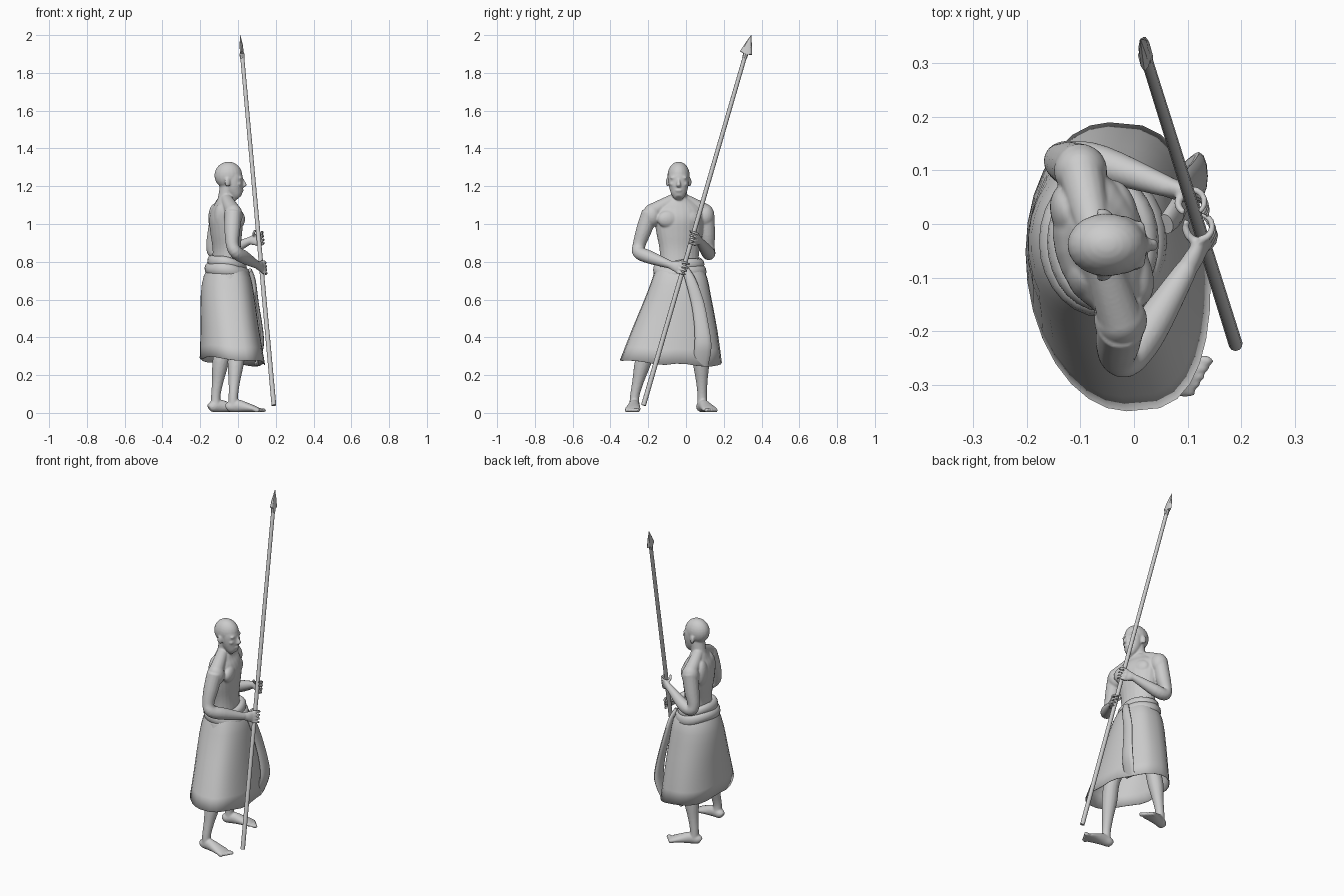
import bpy, bmesh, math
from mathutils import Vector, Matrix

if "Cube" in bpy.data.objects:
    bpy.data.objects.remove(bpy.data.objects["Cube"])


def smooth_path(pts, n):
    """Catmull-Rom interpolation of points that carry their radii along."""
    out = []
    for i in range(len(pts) - 1):
        p = [pts[max(i - 1, 0)], pts[i], pts[i + 1], pts[min(i + 2, len(pts) - 1)]]
        for k in range(n):
            t = k / n
            out.append([0.5 * (2 * b + (c - a) * t + (2 * a - 5 * b + 4 * c - d) * t * t
                               + (3 * b - a - 3 * c + d) * t ** 3) for a, b, c, d in zip(*p)])
    return out + [list(pts[-1])]


def tube(bm, pts, ref=(0, 1, 0), sides=16, n=4, caps=True, cyclic=False, axis=None, box=1):
    """Sweep an ellipse: points are x, y, z, radius along ref, radius across.
    axis fixes the ring normal; box < 1 squares off the front half of the section."""
    pts = [tuple(p) + (p[3],) if len(p) == 4 else tuple(p) for p in pts]
    if n > 1:
        pts = smooth_path(pts, n)
    m, rings = len(pts), []
    for i, p in enumerate(pts):
        j, k = ((i - 1) % m, (i + 1) % m) if cyclic else (max(i - 1, 0), min(i + 1, m - 1))
        t = Vector(axis) if axis else (Vector(pts[k][:3]) - Vector(pts[j][:3])).normalized()
        a = Vector(ref)
        a = (a - t * a.dot(t)).normalized()
        b = t.cross(a)
        ring = []
        for q in range(sides):
            c, s = math.cos(2 * math.pi * q / sides), math.sin(2 * math.pi * q / sides)
            s = s ** box if s > 0 else s
            ring.append(bm.verts.new(Vector(p[:3]) + a * p[3] * c + b * p[4] * s))
        rings.append(ring)
    faces = []
    for i in range(m if cyclic else m - 1):
        r0, r1 = rings[i], rings[(i + 1) % m]
        faces += [bm.faces.new((r0[q], r0[(q + 1) % sides], r1[(q + 1) % sides], r1[q]))
                  for q in range(sides)]
    if caps and not cyclic:
        faces += [bm.faces.new(rings[0][::-1]), bm.faces.new(rings[-1])]
    bmesh.ops.recalc_face_normals(bm, faces=faces)


def ball(bm, c, r, yaw=0):
    mat = Matrix.Translation(c) @ Matrix.Rotation(yaw, 4, 'Z') @ Matrix.Diagonal((*r, 1))
    bmesh.ops.create_uvsphere(bm, u_segments=20, v_segments=14, radius=1, matrix=mat)


def finish(bm, name, angle=40):
    me = bpy.data.meshes.new(name)
    bm.to_mesh(me)
    bm.free()
    ob = bpy.data.objects.new(name, me)
    bpy.context.collection.objects.link(ob)
    bpy.ops.object.select_all(action='DESELECT')
    ob.select_set(True)
    bpy.context.view_layer.objects.active = ob
    bpy.ops.object.shade_smooth_by_angle(angle=math.radians(angle))
    return ob


FOOT, TIP = Vector((0.19, -0.225, 0.04)), Vector((0.012, 0.345, 2.0))
D = (TIP - FOOT).normalized()


def shaft_at(z):
    return FOOT + D * ((z - FOOT.z) / D.z)


def hand(bm, wrist, z, sign):
    """Palm, four fingers curled round the shaft, and an opposing thumb."""
    P = shaft_at(z)
    u = Vector(wrist) - P
    u = (u - D * u.dot(D)).normalized()
    v = D.cross(u) * sign
    palm = P + u * 0.024 + v * 0.012
    tube(bm, [(*wrist, 0.021, 0.019), (*(Vector(wrist) * 0.5 + palm * 0.5), 0.028, 0.018),
              (*palm, 0.033, 0.014), (*(palm - u * 0.012 + v * 0.01), 0.031, 0.010)], ref=D)

    def digit(off, a0, a1, s, r):
        pts = []
        for k in range(6):
            th = math.radians(a0 + (a1 - a0) * k / 5)
            pts.append((*(P + D * (off + 0.004 * k * (1 if s < 0 else 0))
                          + (u * math.cos(th) + v * s * math.sin(th)) * 0.025), r - 0.0004 * k))
        tube(bm, pts, ref=D, sides=8, n=2)
    for i in range(4):
        digit(-0.030 + 0.020 * i, 20, 165 + 10 * i, 1, 0.008)
    digit(0.018, 0, 100, -1, 0.009)


# ---- body: overlapping muscle masses fused into one smooth skin
bm = bmesh.new()
YAW = math.radians(14)
side = (-math.sin(YAW), math.cos(YAW), 0)
tube(bm, [(x, -0.035, z, ry, rx) for x, z, ry, rx in (
    (-.06, 0.70, .115, .085), (-.06, 0.80, .105, .075), (-.06, 0.87, .108, .072),
    (-.062, 0.95, .124, .081), (-.063, 1.02, .134, .086), (-.065, 1.07, .134, .074),
    (-.065, 1.105, .100, .054), (-.063, 1.135, .055, .042))], side, 24)
for s in (1, -1):
    c = Vector((-0.06, -0.035, 0)) + Vector(side) * s * 0.058
    ball(bm, (c.x + 0.048, c.y, 1.025), (0.033, 0.062, 0.048), YAW)      # chest
    ball(bm, (c.x - 0.046, c.y, 1.03), (0.036, 0.055, 0.08), YAW)        # shoulder blade
tube(bm, [(-0.075, -0.035, 1.06, .055), (-0.065, -0.035, 1.13, .043), (-0.052, -0.037, 1.21, .042)])
for p in ((-0.025, -0.18, 1.065), (-0.1, 0.1, 1.065)):                   # shoulders
    tube(bm, [(-0.068, -0.037, 1.145, .028), ((p[0] - .07) / 2, p[1] / 2 - .018, 1.105, .036),
              (*p, .042)], (1, 0, 0))
    ball(bm, (p[0], p[1], 1.045), (.05, .05, .062))

# arms
RW, LW = (0.098, -0.085, 0.785), (0.062, 0.07, 0.912)
tube(bm, [(-0.025, -0.19, 1.06, .045), (-0.03, -0.222, 0.97, .042), (-0.03, -0.248, 0.89, .034),
          (-0.01, -0.25, 0.85, .034), (0.03, -0.195, 0.825, .035), RW + (.021,)], (1, -1, 0))
tube(bm, [(-0.1, 0.105, 1.06, .045), (-0.12, 0.112, 0.95, .042), (-0.135, 0.118, 0.88, .034),
          (-0.12, 0.122, 0.845, .034), (-0.06, 0.112, 0.855, .035), LW + (.020,)], (.3, 1, 0))
hand(bm, RW, 0.765, 1)
hand(bm, LW, 0.925, -1)

# head
HY = -0.039
ball(bm, (-0.051, HY, 1.257), (0.074, 0.059, 0.073))
tube(bm, [(x, HY, z, ry, rx) for x, z, ry, rx in (
    (0.004, 1.138, .020, .020), (-0.006, 1.152, .035, .034), (-0.02, 1.185, .048, .048),
    (-0.025, 1.22, .054, .051), (-0.028, 1.25, .054, .052), (-0.035, 1.29, .046, .044))], sides=24)
tube(bm, [(0.018, HY, 1.243, .007), (0.030, HY, 1.222, .008), (0.036, HY, 1.207, .012, .010),
          (0.026, HY, 1.199, .011, .006)])
ball(bm, (0.019, HY, 1.178), (.011, .021, .009))
for s in (1, -1):
    ball(bm, (-0.055, HY + s * .058, 1.222), (.016, .009, .025), -s * 0.35)
    ball(bm, (0.007, HY + s * .023, 1.245), (.015, .023, .009), -s * 0.3)
    ball(bm, (0.002, HY + s * .031, 1.212), (.016, .017, .013), -s * 0.5)

# legs, feet and toes
for hip, knee, ankle, toe in (((-0.05, -0.10), (0.0, -0.19), (-0.025, -0.272), (0.125, -0.285)),
                              ((-0.07, 0.03), (-0.07, 0.075), (-0.118, 0.086), (0.03, 0.138))):
    mix = lambda a, b, t: (a[0] + (b[0] - a[0]) * t, a[1] + (b[1] - a[1]) * t)
    tube(bm, [(*hip, 0.72, .075), (*mix(hip, knee, .5), 0.54, .068), (*knee, 0.38, .046),
              (*mix(knee, ankle, .45), 0.27, .044), (*mix(knee, ankle, .8), 0.16, .030),
              (*ankle, 0.085, .025), (*ankle, 0.03, .028)], (1, 0, 0))
    f = Vector((toe[0] - ankle[0], toe[1] - ankle[1], 0)).normalized()
    w = Vector((-f.y, f.x, 0))
    foot = [(-.036, .018, .020), (-.02, .027, .028), (.02, .029, .034), (.07, .036, .026),
            (.115, .042, .017), (.137, .038, .011)]
    tube(bm, [(ankle[0] + f.x * d, ankle[1] + f.y * d, h + .003, r, h) for d, r, h in foot], w)
    inner = 1 if ankle[1] < -.1 else -1
    for i in range(5):
        c = Vector((*ankle, 0.014)) + f * (.154 - .007 * i) + w * inner * (.030 - .0155 * i)
        ball(bm, c, (.018, .010 if i == 0 else .008, .012), math.atan2(f.y, f.x))

body = finish(bm, "body", 180)
fuse = body.modifiers.new("fuse", 'REMESH')
fuse.mode, fuse.voxel_size, fuse.use_smooth_shade = 'VOXEL', 0.0045, True
relax = body.modifiers.new("relax", 'SMOOTH')
relax.factor, relax.iterations = 0.5, 6

# ---- wrapped skirt, open at the hem, squarer in front
bm = bmesh.new()
tube(bm, [(cx, cy, z, ry, rx) for cx, cy, z, ry, rx in (
    (-.06, -.035, .78, .115, .095), (-.058, -.032, .72, .143, .125), (-.055, -.04, .62, .172, .142),
    (-.042, -.06, .44, .226, .155), (-.030, -.08, .27, .270, .172))],
    sides=30, n=2, caps=False, axis=(0, 0, -1), box=0.65)
for v in bm.verts:
    k = max(0, (0.78 - v.co.z) / 0.5)
    a = math.atan2(v.co.y + .08, v.co.x + .028)
    v.co.x -= 0.06 * k * (v.co.y + .08)
    v.co.z += k ** 3 * (0.006 * math.sin(5 * a) - 0.08 * v.co.x - 0.05 * (v.co.y + .08))
skirt = finish(bm, "skirt", 30)
skirt.modifiers.new("cloth", 'SOLIDIFY').thickness = 0.004

# ---- rolled waist cloth: two tilted rolls
bm = bmesh.new()
for z, rx, ry, r in ((.792, .082, .108, .030), (.752, .094, .116, .034)):
    ring = []
    for i in range(28):
        a = 2 * math.pi * i / 28
        c, s = math.cos(a), math.sin(a)
        ring.append((-.058 + rx * c, -.033 + ry * s, z - .014 * c + .005 * math.sin(3 * a),
                     r * (1 + .10 * math.sin(2 * a + z * 40)), r * .75))
    tube(bm, ring, (0, 0, 1), sides=12, n=1, cyclic=True)
finish(bm, "waist_roll", 60)

# ---- hanging sash end
bm = bmesh.new()
tube(bm, [(.060, .000, .755, .020, .014), (.080, .025, .70, .028, .014), (.096, .062, .58, .034, .014),
          (.115, .082, .46, .038, .015), (.122, .090, .37, .044, .016), (.112, .086, .31, .044, .013),
          (.095, .080, .25, .036, .008)], (0, 1, 0), sides=12, n=3)
finish(bm, "sash_end", 60)

# ---- spear
bm = bmesh.new()
tube(bm, [(*FOOT, .013), (*shaft_at(1.9), .011)], sides=10, n=1)
finish(bm, "spear_shaft", 40)
bm = bmesh.new()
tube(bm, [(*shaft_at(1.875), .012), (*shaft_at(1.90), .014), (*shaft_at(1.905), .034, .010),
          (*shaft_at(1.945), .021, .009), (*TIP, .001)], (0, 1, 0), sides=8, n=1)
finish(bm, "spear_head", 20)
